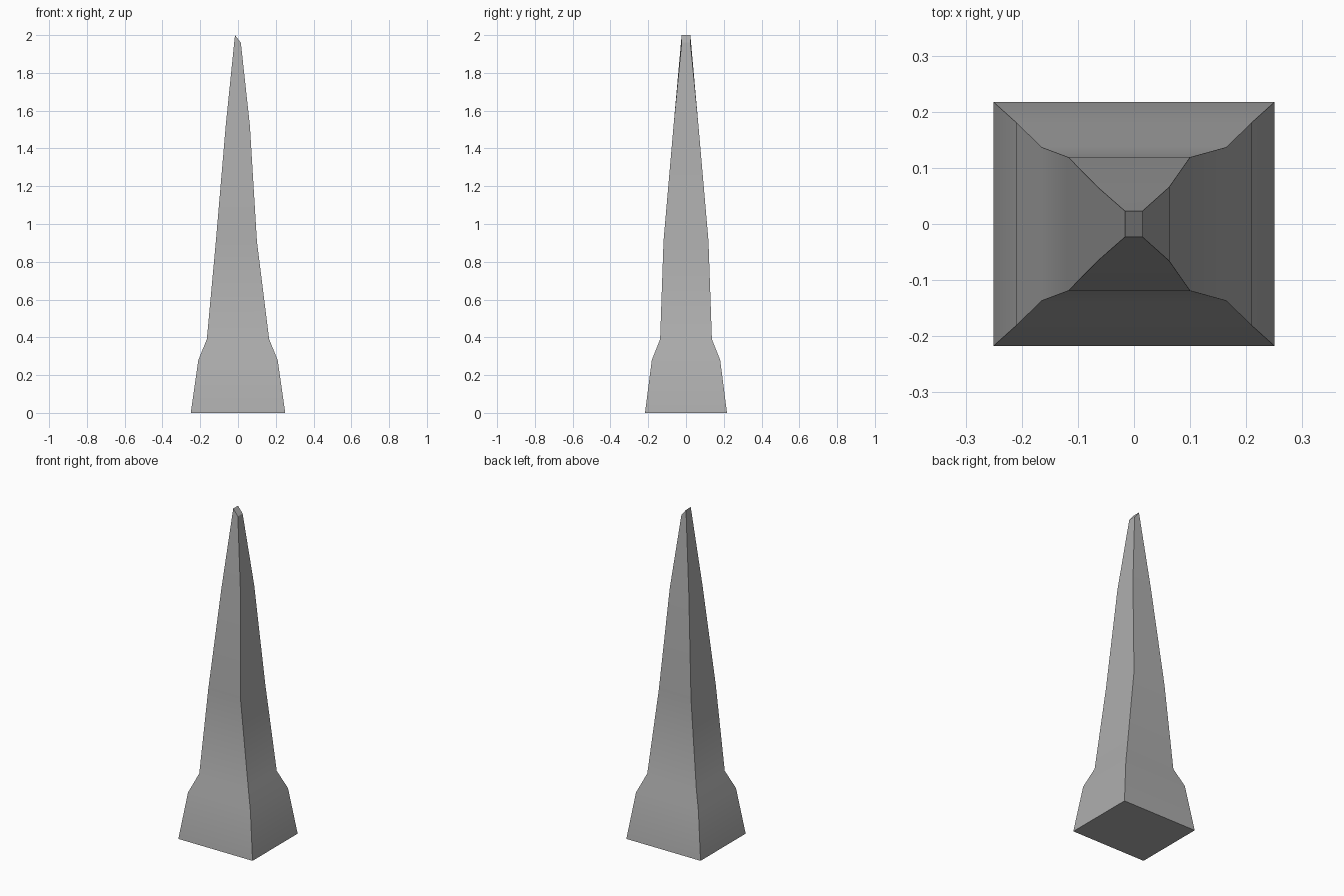
import bpy, bmesh, math

if "Cube" in bpy.data.objects:
    bpy.data.objects.remove(bpy.data.objects["Cube"])

# Cross-sections: left x, right x, half depth, left z, right z
SECTIONS = [
    (-0.25, 0.25, 0.217, 0.0, 0.0),
    (-0.21, 0.21, 0.181, 0.28, 0.28),
    (-0.165, 0.165, 0.137, 0.39, 0.39),
    (-0.117, 0.10, 0.119, 0.91, 0.91),
    (-0.065, 0.063, 0.066, 1.52, 1.52),
    (-0.016, 0.015, 0.023, 2.0, 1.96),
]

bm = bmesh.new()
rings = []
for xl, xr, d, zl, zr in SECTIONS:
    corners = [(xl, -d, zl), (xr, -d, zr), (xr, d, zr), (xl, d, zl)]
    rings.append([bm.verts.new(c) for c in corners])

# Tapered sides
for lo, hi in zip(rings, rings[1:]):
    for i in range(4):
        j = (i + 1) % 4
        bm.faces.new((lo[i], lo[j], hi[j], hi[i]))

# Flat base and slanted tip
bm.faces.new(rings[0][::-1])
bm.faces.new(rings[-1])
bmesh.ops.recalc_face_normals(bm, faces=bm.faces)

mesh = bpy.data.meshes.new("spike")
bm.to_mesh(mesh)
bm.free()
spike = bpy.data.objects.new("spike", mesh)
bpy.context.collection.objects.link(spike)

# Dark grey surface
grey = bpy.data.materials.new("dark_grey")
grey.diffuse_color = (0.42, 0.42, 0.42, 1.0)
grey.use_nodes = True
grey.node_tree.nodes["Principled BSDF"].inputs["Base Color"].default_value = grey.diffuse_color
mesh.materials.append(grey)

# Soft shading along each side, sharp corner edges
bpy.context.view_layer.objects.active = spike
spike.select_set(True)
bpy.ops.object.shade_smooth_by_angle(angle=math.radians(30))
